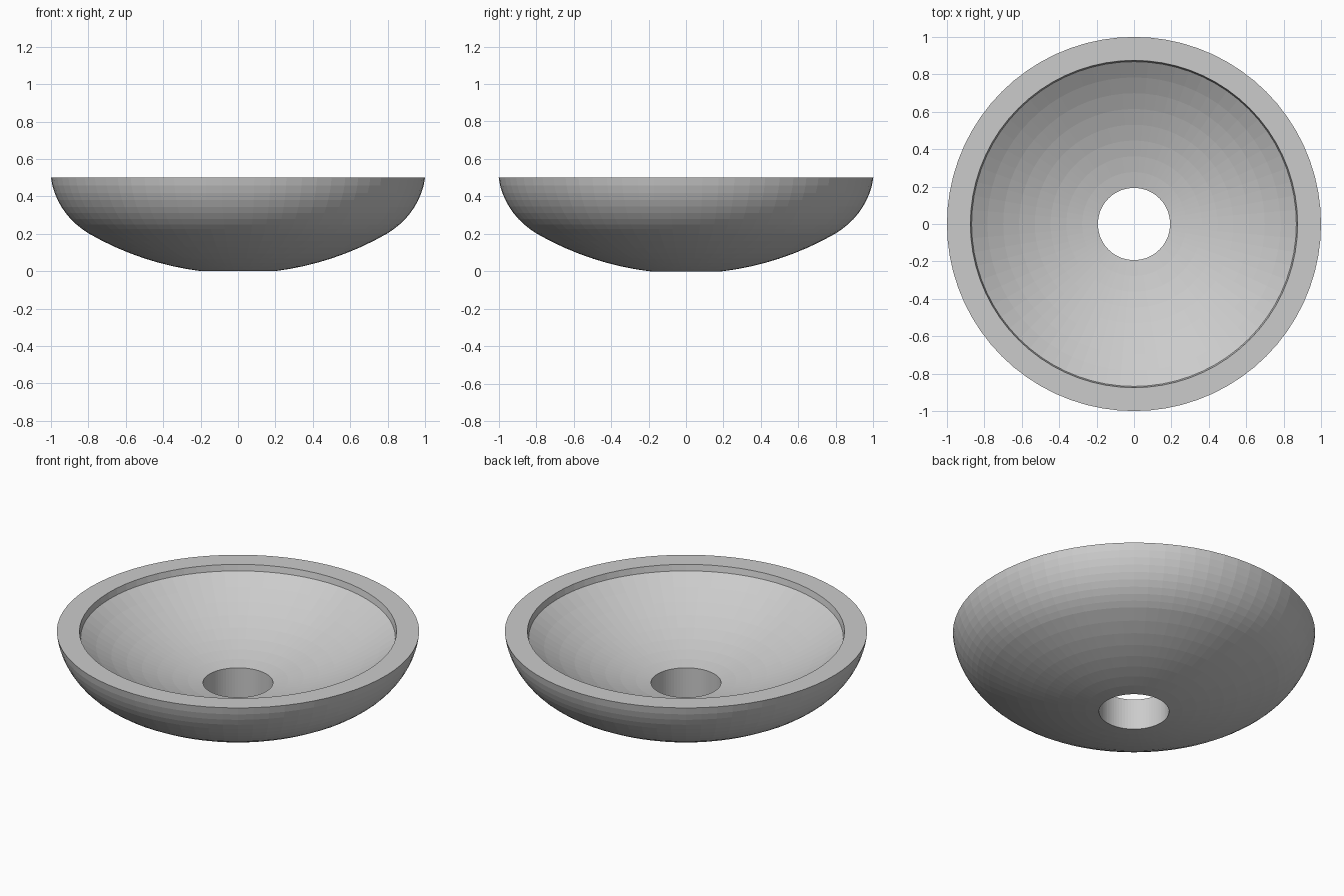
import bpy
import bmesh
from math import sin, cos, pi, sqrt, radians
from mathutils import Vector

SEGMENTS = 72
HOLE = 0.193

if "Cube" in bpy.data.objects:
    bpy.data.objects.remove(bpy.data.objects["Cube"], do_unlink=True)


def dish(radius, r):
    """Height of a spherical dish at r, measured from the drain hole edge."""
    return sqrt(radius ** 2 - HOLE ** 2) - sqrt(radius ** 2 - r ** 2)


def steps(start, end, count):
    return [start + (end - start) * i / count for i in range(count + 1)]


# Outer shell: shallow dish that turns tangentially into a tighter side curve
profile = [(r, dish(1.6, r)) for r in steps(HOLE, 0.8, 8)]
centre_r, centre_z, side = 0.592, 0.562, 0.414
for a in steps(radians(30), radians(81), 9)[1:-1]:
    profile.append((centre_r + side * sin(a), centre_z - side * cos(a)))

# Flat rim, short inner lip, inner dish; the closing edge is the hole wall
profile += [(1.0, 0.5), (0.875, 0.5)]
profile += [(r, 0.188 + dish(1.45, r)) for r in steps(0.868, HOLE, 8)]

# Revolve the closed profile
bm = bmesh.new()
verts = [bm.verts.new((r, 0, z)) for r, z in profile]
edges = [bm.edges.new((v, verts[i - 1])) for i, v in enumerate(verts)]
bmesh.ops.spin(bm, geom=verts + edges, cent=Vector(), axis=(0, 0, 1),
               angle=2 * pi, steps=SEGMENTS, use_merge=True)
bmesh.ops.remove_doubles(bm, verts=bm.verts[:], dist=0.0005)
bmesh.ops.recalc_face_normals(bm, faces=bm.faces[:])

mesh = bpy.data.meshes.new("basin_bowl")
bm.to_mesh(mesh)
bm.free()
bowl = bpy.data.objects.new("basin_bowl", mesh)
bpy.context.collection.objects.link(bowl)

# Plain grey finish
grey = bpy.data.materials.new("light_grey")
grey.use_nodes = True
colour = (0.6, 0.6, 0.6, 1)
grey.diffuse_color = colour
grey.node_tree.nodes["Principled BSDF"].inputs["Base Color"].default_value = colour
mesh.materials.append(grey)
